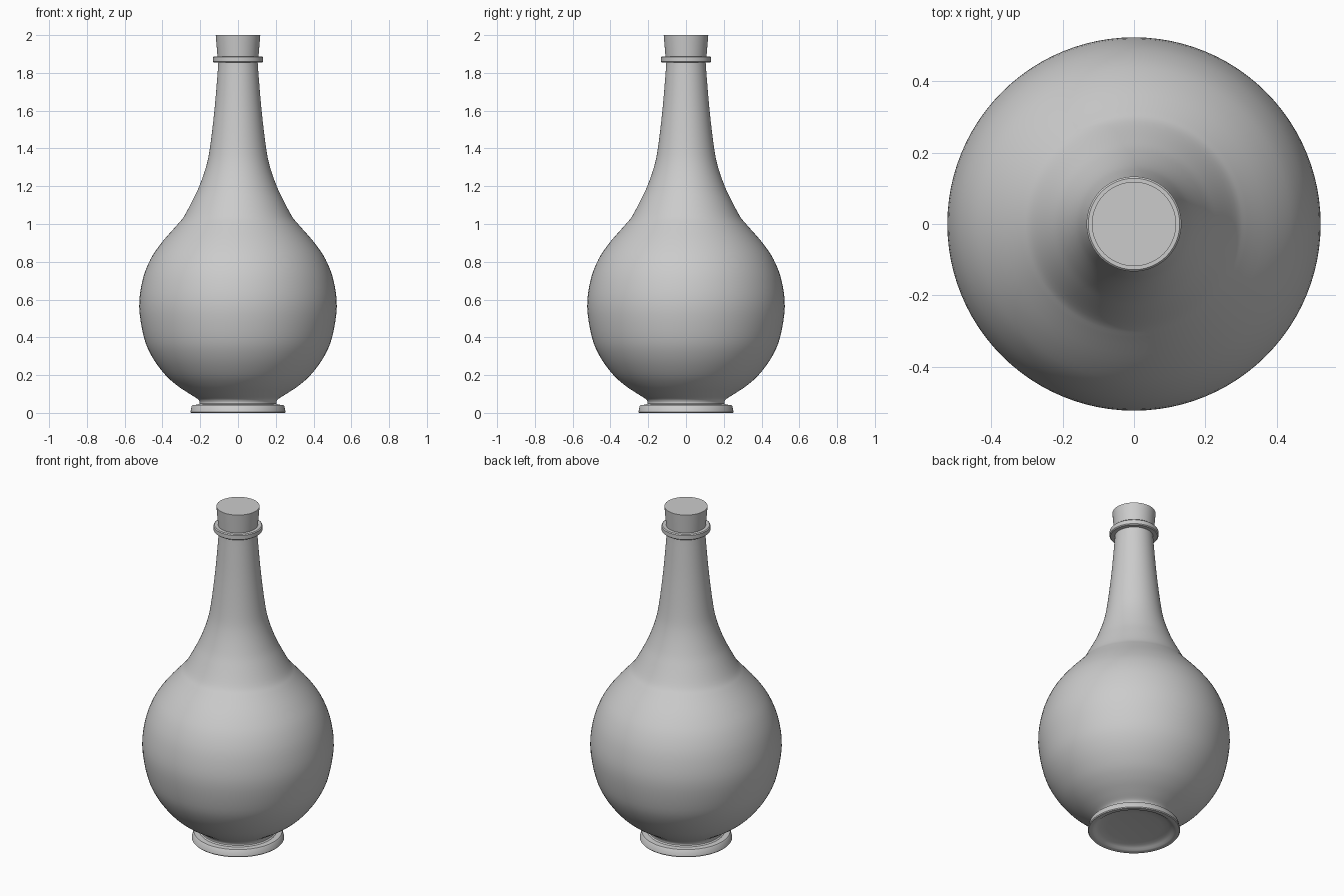
import bpy, bmesh, math
from mathutils import Vector

if "Cube" in bpy.data.objects:
    bpy.data.objects.remove(bpy.data.objects["Cube"])


def smooth_profile(pts, steps=4):
    """Catmull-Rom curve through (radius, height) points."""
    p = [Vector(q) for q in pts]
    p = [2 * p[0] - p[1]] + p + [2 * p[-1] - p[-2]]
    out = []
    for a, b, c, d in zip(p, p[1:], p[2:], p[3:]):
        for i in range(steps):
            t = i / steps
            out.append(0.5 * (2 * b + (c - a) * t + (2 * a - 5 * b + 4 * c - d) * t * t
                              + (3 * b - a - 3 * c + d) * t ** 3))
    out.append(p[-2])
    return [tuple(q) for q in out]


def lathe(name, profile, sides=96, closed=False, angle=35):
    """Spin a (radius, height) profile round z; radius 0 makes a pole."""
    bm = bmesh.new()
    rings = []
    for r, z in profile:
        if r < 1e-6:
            rings.append([bm.verts.new((0, 0, z))] * sides)
        else:
            rings.append([bm.verts.new((r * math.cos(2 * math.pi * k / sides),
                                        r * math.sin(2 * math.pi * k / sides), z))
                          for k in range(sides)])
    pairs = list(zip(rings, rings[1:]))
    if closed:
        pairs.append((rings[-1], rings[0]))
    for lo, hi in pairs:
        for k in range(sides):
            n = (k + 1) % sides
            bm.faces.new(list(dict.fromkeys((lo[k], lo[n], hi[n], hi[k]))))
    bmesh.ops.recalc_face_normals(bm, faces=bm.faces)
    me = bpy.data.meshes.new(name)
    bm.to_mesh(me)
    bm.free()
    ob = bpy.data.objects.new(name, me)
    bpy.context.collection.objects.link(ob)
    bpy.ops.object.select_all(action='DESELECT')
    ob.select_set(True)
    bpy.context.view_layer.objects.active = ob
    bpy.ops.object.shade_smooth_by_angle(angle=math.radians(angle))
    return ob


# Bottle: shallow hollow base, foot, round belly, shoulder and tapering neck
base = [(0, 0.025), (0.15, 0.023), (0.19, 0.019), (0.21, 0.011), (0.22, 0.003), (0.23, 0)]
foot = [(0.248, 0), (0.252, 0.005), (0.245, 0.037), (0.24, 0.042), (0.21, 0.044)]
belly = smooth_profile([(0.203, 0.05), (0.204, 0.06), (0.215, 0.075), (0.258, 0.102),
                        (0.325, 0.147), (0.389, 0.206), (0.455, 0.297), (0.498, 0.4),
                        (0.523, 0.56), (0.506, 0.7), (0.465, 0.81), (0.405, 0.9),
                        (0.318, 1.0)])
neck = smooth_profile([(0.318, 1.0), (0.286, 1.04), (0.238, 1.13), (0.205, 1.2),
                       (0.17, 1.3), (0.149, 1.4), (0.125, 1.6), (0.108, 1.8), (0.104, 1.86)])
lip = [(0.104, 1.89), (0, 1.89)]
lathe("bottle", base + foot + belly + neck[1:] + lip)

# Collar ring near the mouth
lathe("neck_ring", [(0.098, 1.854), (0.128, 1.854), (0.133, 1.859), (0.133, 1.883),
                    (0.128, 1.888), (0.098, 1.888)], closed=True)

# Tapered stopper
lathe("stopper", [(0, 1.87), (0.107, 1.87), (0.118, 2.0), (0, 2.0)])
